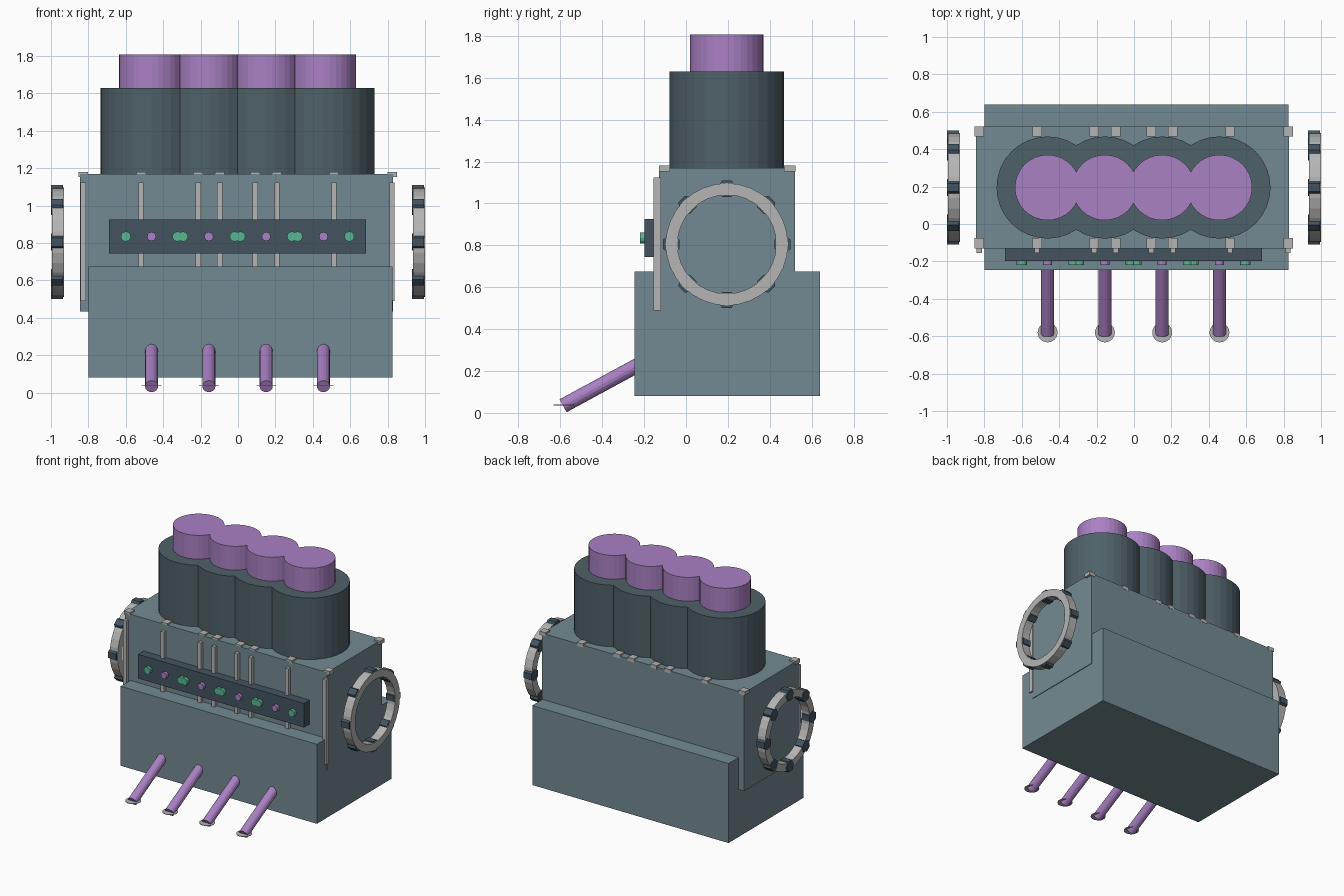
import bpy
import bmesh
from math import pi, cos, sin
from mathutils import Vector, Matrix

cube = bpy.data.objects.get("Cube")
if cube:
    bpy.data.objects.remove(cube, do_unlink=True)


def material(name, r, g, b):
    """Flat colour given as sRGB bytes, stored as linear."""
    col = tuple(((c / 255 + 0.055) / 1.055) ** 2.4 for c in (r, g, b)) + (1,)
    m = bpy.data.materials.new(name)
    m.use_nodes = True
    m.diffuse_color = col
    m.node_tree.nodes["Principled BSDF"].inputs["Base Color"].default_value = col
    return m


SLATE = material("slate", 116, 138, 146)
DARK = material("dark slate", 79, 96, 104)
NAVY = material("deep slate", 67, 84, 96)
PURPLE = material("purple", 170, 129, 196)
GREEN = material("green", 88, 182, 146)
GREY = material("light grey", 181, 181, 181)


def finish(bm, name, mat):
    bmesh.ops.recalc_face_normals(bm, faces=bm.faces)
    me = bpy.data.meshes.new(name)
    bm.to_mesh(me)
    bm.free()
    me.materials.append(mat)
    ob = bpy.data.objects.new(name, me)
    bpy.context.collection.objects.link(ob)
    return ob


def box(name, lo, hi, mat):
    lo, hi = Vector(lo), Vector(hi)
    bm = bmesh.new()
    bmesh.ops.create_cube(bm, size=1, matrix=Matrix.Translation((lo + hi) / 2)
                          @ Matrix.Diagonal((*(hi - lo), 1)))
    return finish(bm, name, mat)


def rod(name, a, b, radius, mat, sides=32):
    """Capped cylinder running from point a to point b."""
    a, b = Vector(a), Vector(b)
    d = b - a
    turn = d.to_track_quat('Z', 'Y').to_matrix().to_4x4()
    bm = bmesh.new()
    bmesh.ops.create_cone(bm, cap_ends=True, segments=sides, radius1=radius,
                          radius2=radius, depth=d.length,
                          matrix=Matrix.Translation((a + b) / 2) @ turn)
    return finish(bm, name, mat)


def ring(name, x0, x1, cy, cz, outer, inner, mat, sides=32):
    """Flat washer around the x axis."""
    bm = bmesh.new()
    loops = []
    for x, r in ((x0, outer), (x1, outer), (x1, inner), (x0, inner)):
        loops.append([bm.verts.new((x, cy + r * cos(2 * pi * i / sides),
                                    cz + r * sin(2 * pi * i / sides)))
                      for i in range(sides)])
    for k in range(4):
        p, q = loops[k], loops[(k + 1) % 4]
        for i in range(sides):
            j = (i + 1) % sides
            bm.faces.new((p[i], p[j], q[j], q[i]))
    return finish(bm, name, mat)


# Two stacked housings
box("lower_housing", (-0.8, -0.245, 0.08), (0.825, 0.64, 0.675), SLATE)
box("upper_housing", (-0.845, -0.13, 0.435), (0.83, 0.52, 1.17), SLATE)

# Control panel
box("front_panel", (-0.69, -0.197, 0.745), (0.685, -0.125, 0.925), NAVY)

# Four repeated units: cylinder, piston, knobs and exhaust pipe
CY, CZ = 0.195, 0.805
for i in range(4):
    x = -0.462 + 0.3063 * i
    rod(f"cylinder_{i}", (x, CY, 1.1), (x, CY, 1.63), 0.273, DARK)
    rod(f"piston_{i}", (x, CY, 1.5), (x, CY, 1.808), 0.175, PURPLE)
    for dx, r, mat, label in ((-0.138, 0.027, GREEN, "left_knob"),
                              (0, 0.024, PURPLE, "middle_knob"),
                              (0.138, 0.027, GREEN, "right_knob")):
        rod(f"{label}_{i}", (x + dx, -0.18, 0.835), (x + dx, -0.22, 0.835), r, mat, 12)
    rod(f"exhaust_pipe_{i}", (x, -0.587, 0.034), (x, -0.18, 0.255), 0.035, PURPLE, 16)
    rod(f"pipe_foot_{i}", (x, -0.58, 0.035), (x, -0.58, 0.039), 0.053, GREY, 24)

# Vertical ribs on the front, with clips along the top edges
for i, x in enumerate((-0.828, -0.518, -0.212, -0.098, 0.092, 0.208, 0.513, 0.824)):
    box(f"front_rib_{i}", (x - 0.014, -0.155, 0.49), (x + 0.014, -0.12, 1.125), GREY)
    for side, y in (("front", -0.103), ("back", 0.495)):
        box(f"{side}_clip_{i}", (x - 0.025, y - 0.027, 1.153),
            (x + 0.025, y + 0.027, 1.181), GREY)

# End rings, each with eight hexagonal bolts
for side, x in (("right", -0.965), ("left", 0.965)):
    ring(f"{side}_ring", x - 0.03, x + 0.035, CY, CZ, 0.292, 0.236, GREY)
    for k in range(8):
        a = k * pi / 4
        centre = Vector((x, CY + 0.266 * cos(a), CZ + 0.266 * sin(a)))
        bolt = rod(f"{side}_bolt_{k}", (-0.035, 0, 0), (0.03, 0, 0), 0.045, NAVY, 6)
        bolt.data.transform(Matrix.Translation(centre) @ Matrix.Rotation(a, 4, 'X'))
